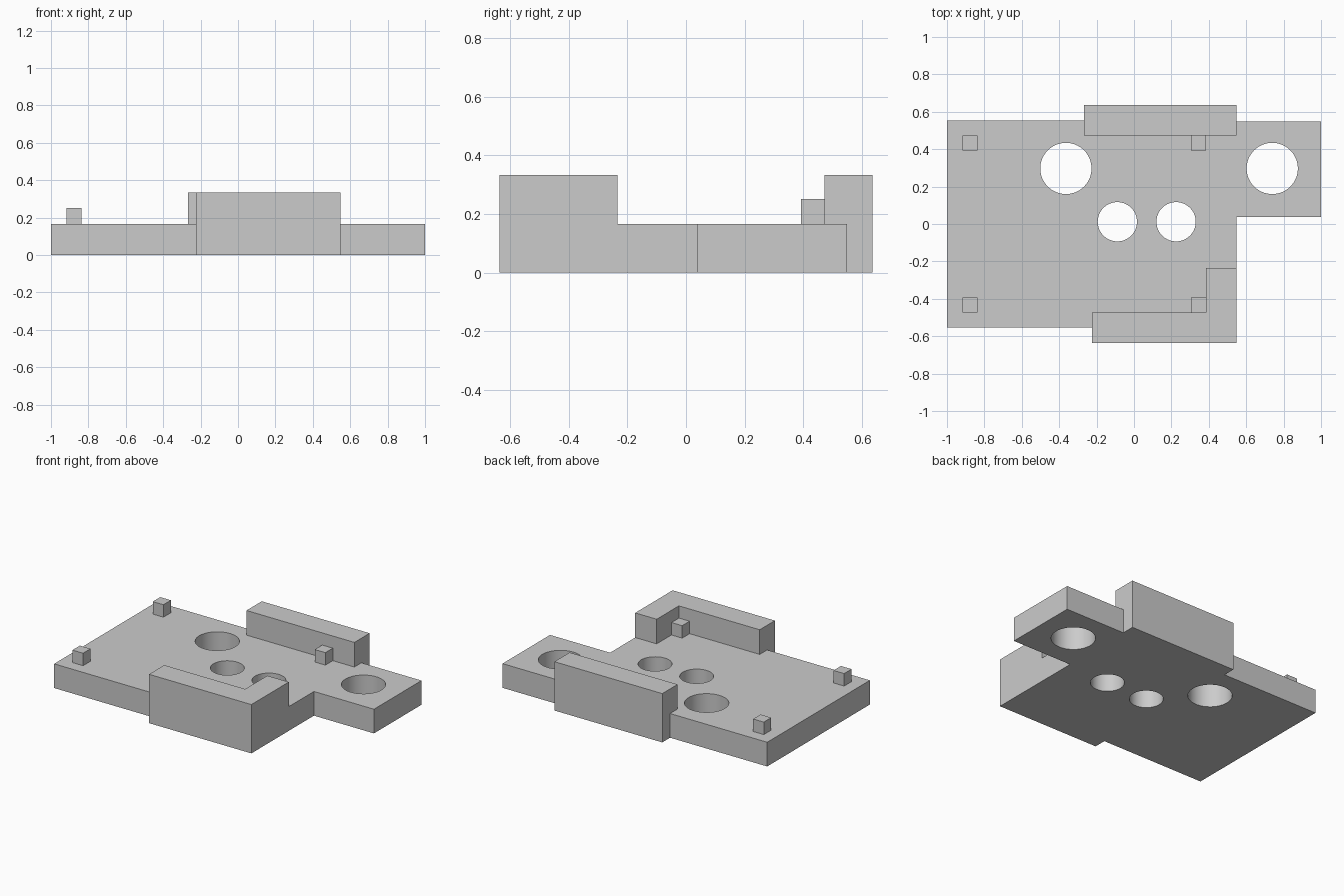
import bpy
import bmesh

cube = bpy.data.objects.get("Cube")
if cube:
    bpy.data.objects.remove(cube, do_unlink=True)

GREY = (0.6, 0.6, 0.6, 1.0)
grey = bpy.data.materials.new("plain_grey")
grey.use_nodes = True
grey.diffuse_color = GREY
grey.node_tree.nodes["Principled BSDF"].inputs["Base Color"].default_value = GREY

PLATE_TOP, PEG_TOP, WALL_TOP = 0.165, 0.25, 0.333
LEFT, EDGE, RIGHT = -1.0, 0.547, 1.0
FRONT, BACK, OUTER, INNER = -0.553, 0.553, 0.637, 0.473
FRONT_START, BACK_START = -0.225, -0.267
ARM_X, ARM_Y, TAB_Y = 0.385, -0.234, 0.037


def prism(name, outline, bottom, top):
    """Extrude a counter-clockwise outline between two heights."""
    bm = bmesh.new()
    base = bm.faces.new([bm.verts.new((x, y, bottom)) for x, y in outline])
    new = bmesh.ops.extrude_face_region(bm, geom=[base])["geom"]
    verts = [v for v in new if isinstance(v, bmesh.types.BMVert)]
    bmesh.ops.translate(bm, verts=verts, vec=(0, 0, top - bottom))
    bmesh.ops.recalc_face_normals(bm, faces=bm.faces)
    mesh = bpy.data.meshes.new(name)
    bm.to_mesh(mesh)
    bm.free()
    mesh.materials.append(grey)
    obj = bpy.data.objects.new(name, mesh)
    bpy.context.collection.objects.link(obj)
    return obj


def box_outline(x0, x1, y0, y1):
    return [(x0, y0), (x1, y0), (x1, y1), (x0, y1)]


# Base plate with side tab, notched where the walls fit
plate = prism("base_plate", [
    (LEFT, FRONT), (FRONT_START, FRONT), (FRONT_START, -INNER), (ARM_X, -INNER),
    (ARM_X, ARM_Y), (EDGE, ARM_Y), (EDGE, TAB_Y), (RIGHT, TAB_Y),
    (RIGHT, 0.549), (EDGE, 0.549), (EDGE, INNER), (BACK_START, INNER),
    (BACK_START, BACK), (LEFT, BACK)], 0, PLATE_TOP)

# Round through holes
for x, y, radius in [(-0.364, 0.297, 0.137), (0.739, 0.297, 0.137),
                     (-0.089, 0.012, 0.105), (0.225, 0.012, 0.105)]:
    bpy.ops.mesh.primitive_cylinder_add(vertices=64, radius=radius, depth=1,
                                        location=(x, y, 0))
    cutter = bpy.context.object
    cutter.name = "hole_cutter"
    cutter.data.materials.append(grey)
    bpy.context.view_layer.update()
    cut = plate.modifiers.new("hole", "BOOLEAN")
    cut.operation = "DIFFERENCE"
    cut.solver = "EXACT"
    cut.object = cutter
    bpy.context.view_layer.objects.active = plate
    bpy.ops.object.modifier_apply(modifier=cut.name)
    bpy.data.objects.remove(cutter, do_unlink=True)

bpy.ops.object.select_all(action="DESELECT")
plate.select_set(True)
bpy.context.view_layer.objects.active = plate
bpy.ops.object.shade_smooth_by_angle()

# Raised walls: straight at the back, L-shaped at the front
prism("back_wall", box_outline(BACK_START, EDGE, INNER, OUTER), 0, WALL_TOP)
prism("front_wall", [
    (FRONT_START, -OUTER), (EDGE, -OUTER), (EDGE, ARM_Y), (ARM_X, ARM_Y),
    (ARM_X, -INNER), (FRONT_START, -INNER)], 0, WALL_TOP)

# Locating pegs
for side, x in (("right", -0.878), ("left", 0.344)):
    for end, y in (("front", -0.433), ("back", 0.433)):
        prism(f"{end}_{side}_peg",
              box_outline(x - 0.04, x + 0.04, y - 0.04, y + 0.04),
              PLATE_TOP, PEG_TOP)
